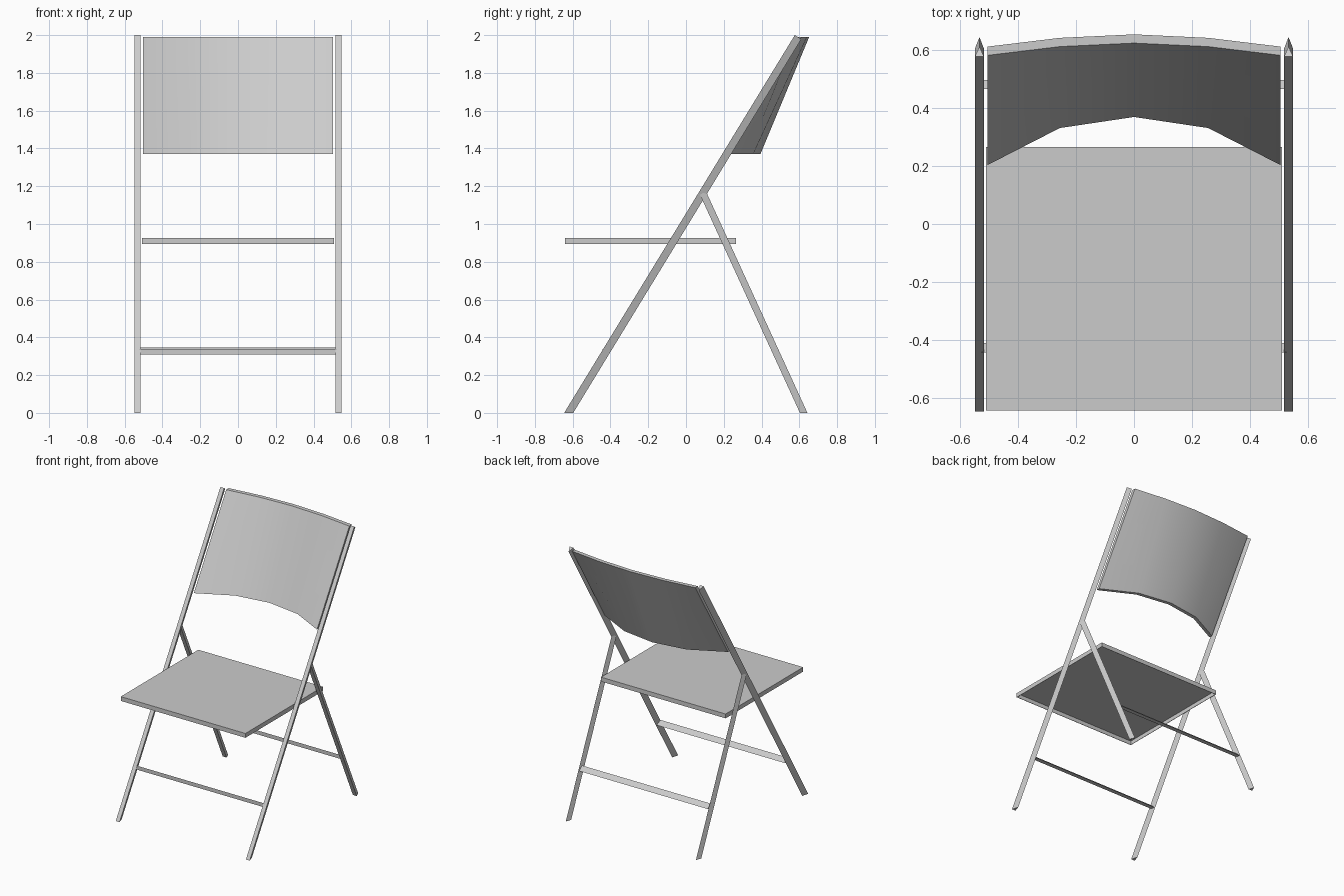
import bpy
import bmesh

cube = bpy.data.objects.get("Cube")
if cube:
    bpy.data.objects.remove(cube, do_unlink=True)

grey = bpy.data.materials.new("light_grey")
grey.use_nodes = True
colour = (0.6, 0.6, 0.6, 1)
grey.diffuse_color = colour
grey.node_tree.nodes["Principled BSDF"].inputs["Base Color"].default_value = colour


def finish(name, bm):
    bmesh.ops.recalc_face_normals(bm, faces=bm.faces)
    mesh = bpy.data.meshes.new(name)
    bm.to_mesh(mesh)
    bm.free()
    mesh.materials.append(grey)
    obj = bpy.data.objects.new(name, mesh)
    bpy.context.collection.objects.link(obj)
    return obj


def loft(name, sections):
    """Bridge a row of matching closed sections and cap both ends."""
    bm = bmesh.new()
    rings = [[bm.verts.new(p) for p in s] for s in sections]
    n = len(rings[0])
    for a, b in zip(rings, rings[1:]):
        for i in range(n):
            j = (i + 1) % n
            bm.faces.new((a[i], a[j], b[j], b[i]))
    bm.faces.new(rings[0])
    bm.faces.new(rings[-1])
    return finish(name, bm)


# Triangular side bars: flat in front, ridge behind, mirrored to the other side
INNER, OUTER = 0.516, 0.547


def side_bar(name, foot, head):
    def triangle(front, back):
        return [(INNER, *front), (OUTER, *front), ((INNER + OUTER) / 2, *back)]
    obj = loft(name, [triangle(*foot), triangle(*head)])
    obj.modifiers.new("mirror", "MIRROR")


side_bar("front_legs_and_back_posts",
         ((-0.645, 0), (-0.597, 0)), ((0.576, 2.0), (0.61, 1.978)))
side_bar("rear_legs",
         ((0.603, 0), (0.643, 0)), ((0.074, 1.155), (0.106, 1.172)))

# Seat: shallow pan, open underneath
bm = bmesh.new()
bmesh.ops.create_cube(bm, size=1)
for v in bm.verts:
    v.co = (v.co.x * 1.018, v.co.y * 0.905 - 0.188, v.co.z * 0.032 + 0.911)
bm.normal_update()
bmesh.ops.delete(bm, geom=[f for f in bm.faces if f.normal.z < -0.5],
                 context="FACES_ONLY")
seat = finish("seat", bm)
shell = seat.modifiers.new("sheet", "SOLIDIFY")
shell.thickness = 0.004
shell.offset = -1

# Curved backrest, more deeply bowed at the lower edge
TOP, BOTTOM = 1.99, 1.37
half = [(0, 0.622, 0.368), (0.255, 0.61, 0.33), (0.503, 0.58, 0.203)]
stations = [(-x, t, b) for x, t, b in reversed(half[1:])] + half
back = loft("backrest", [
    [(x, t, TOP), (x, t + 0.03, TOP), (x, b + 0.026, BOTTOM), (x, b, BOTTOM)]
    for x, t, b in stations])
bpy.ops.object.select_all(action="DESELECT")
back.select_set(True)
bpy.context.view_layer.objects.active = back
bpy.ops.object.shade_smooth_by_angle(angle=0.7)

# Rungs: upright front face with a slope behind
for name, y, z in (("front_rung", -0.442, 0.31), ("rear_rung", 0.464, 0.318)):
    loft(name, [[(x, y, z), (x, y, z + 0.029), (x, y + 0.032, z)]
                for x in (-0.525, 0.525)])
